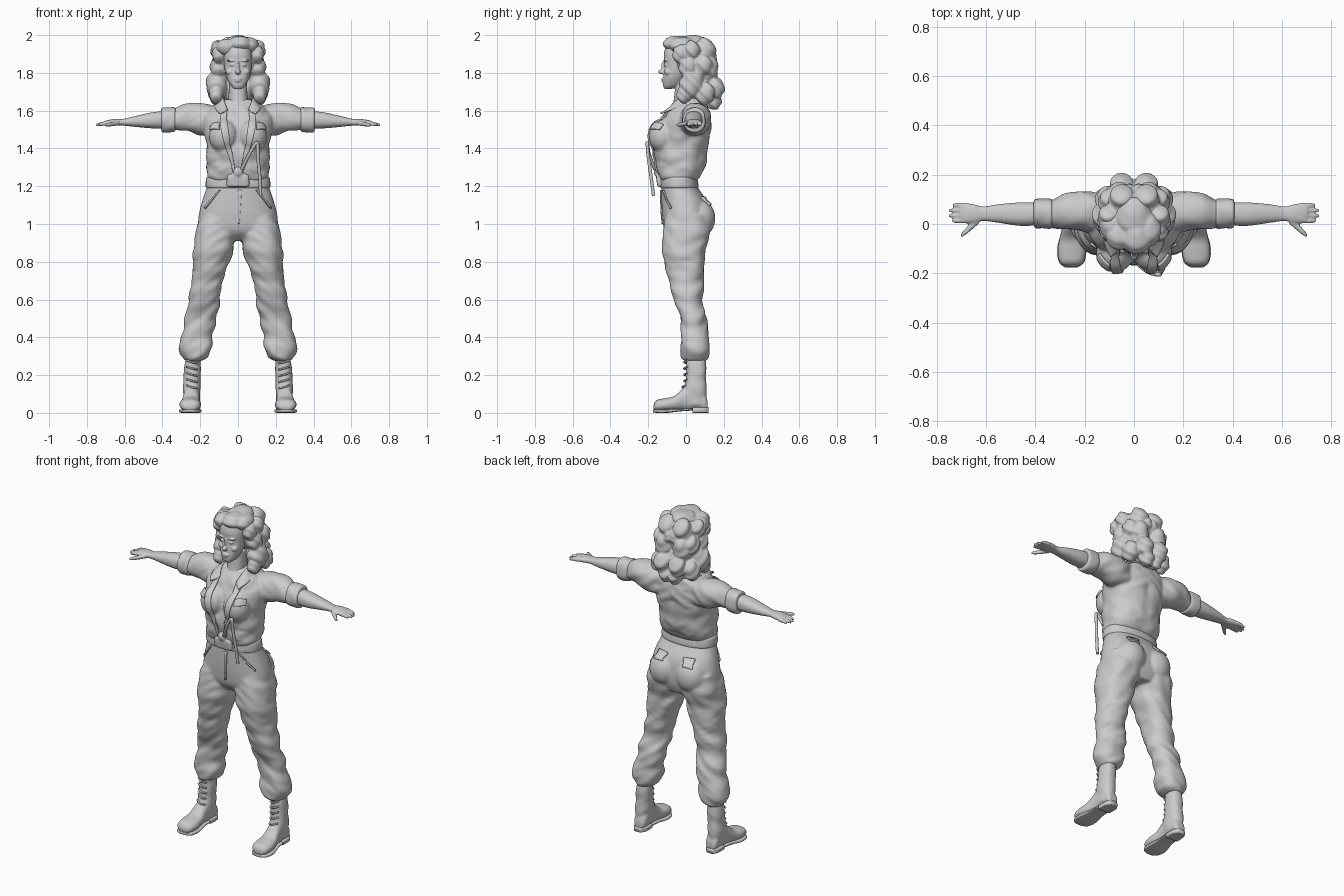
import bpy, bmesh
from math import sin, cos, pi, copysign
from mathutils import Vector, Matrix, noise

cube = bpy.data.objects.get("Cube")
if cube:
    bpy.data.objects.remove(cube)

grey = bpy.data.materials.new("clay_grey")
grey.use_nodes = True
colour = (.6, .6, .6, 1)
grey.diffuse_color = colour
for node in grey.node_tree.nodes:
    if node.type == 'BSDF_PRINCIPLED':
        node.inputs["Base Color"].default_value = colour


def spline(rows, steps=6):
    """Catmull-Rom interpolation through rows of numbers."""
    padded = [rows[0]] + list(rows) + [rows[-1]]
    result = []
    for i in range(len(rows) - 1):
        for step in range(steps):
            t = step / steps
            result.append([b + .5 * t * (c - a + t * (2*a - 5*b + 4*c - d + t * (3*b - 3*c + d - a)))
                           for a, b, c, d in zip(*padded[i:i + 4])])
    return result + [list(rows[-1])]


def loft(bm, axis, rings, folds=0, sides=36, power=2.3):
    """Closed body through rings of (position, low u, high u, low v, high v)."""
    along = "xyz".index(axis)
    u, v = [k for k in range(3) if k != along]
    loops = []
    for pos, u_lo, u_hi, v_lo, v_hi in spline(rings):
        loop = []
        for k in range(sides):
            angle = 2 * pi * k / sides
            c, s = [copysign(abs(w) ** (2 / power), w) for w in (cos(angle), sin(angle))]
            co, out = Vector(), Vector()
            co[along] = pos
            co[u] = (u_lo + u_hi) / 2 + c * (u_hi - u_lo) / 2
            co[v] = (v_lo + v_hi) / 2 + s * (v_hi - v_lo) / 2
            out[u], out[v] = cos(angle), sin(angle)
            wave = Vector((co.x * 9, co.y * 9, co.z * 20 + co.x * 12))
            loop.append(bm.verts.new(co + out * folds * noise.noise(wave)))
        loops.append(loop)
    for low, high in zip(loops, loops[1:]):
        for k in range(sides):
            j = (k + 1) % sides
            bm.faces.new((low[k], low[j], high[j], high[k]))
    bm.faces.new(loops[0][::-1])
    bm.faces.new(loops[-1])


def sym(rings):
    """Expand (height, half width, back, front) to full rings."""
    return [(z, -w, w, lo, hi) for z, w, lo, hi in rings]


def blob(bm, centre, radii, ridge=0):
    """Ellipsoid, optionally combed with strand ridges."""
    centre = Vector(centre)
    shape = Matrix.Translation(centre) @ Matrix.Diagonal((*radii, 1))
    made = bmesh.ops.create_uvsphere(bm, u_segments=32, v_segments=20, radius=1, matrix=shape)
    for vert in made["verts"]:
        d = vert.co - centre
        phase = d.z / radii[2] * 6 + d.y / radii[1] * 5 + centre.z * 90
        vert.co = centre + d * (1 + ridge * sin(phase))


def mirrored(obj):
    mod = obj.modifiers.new("Mirror", 'MIRROR')
    mod.use_mirror_merge = False


def finish(bm, name, voxel=0, mirror=True, smooth=3):
    """Turn the bmesh into an object, fusing its volumes when voxel is set."""
    bmesh.ops.recalc_face_normals(bm, faces=bm.faces)
    mesh = bpy.data.meshes.new(name)
    bm.to_mesh(mesh)
    bm.free()
    mesh.materials.append(grey)
    mesh.shade_smooth()
    obj = bpy.data.objects.new(name, mesh)
    bpy.context.collection.objects.link(obj)
    if mirror:
        mirrored(obj)
    if voxel:
        fuse = obj.modifiers.new("Fuse", 'REMESH')
        fuse.mode, fuse.voxel_size, fuse.use_smooth_shade = 'VOXEL', voxel, True
        relax = obj.modifiers.new("Relax", 'SMOOTH')
        relax.iterations = smooth
    return obj


def sheet(name, edge_a, edge_b, target=None, mirror=True, thickness=.009):
    """Cloth strip between two edges, laid on a target surface."""
    bm = bmesh.new()
    rows = []
    for a, b in zip(spline(edge_a), spline(edge_b)):
        rows.append([bm.verts.new(Vector(a).lerp(Vector(b), k / 6)) for k in range(7)])
    for r, s in zip(rows, rows[1:]):
        for k in range(6):
            bm.faces.new((r[k], r[k + 1], s[k + 1], s[k]))
    obj = finish(bm, name, mirror=False)
    if target:
        wrap = obj.modifiers.new("Lay", 'SHRINKWRAP')
        wrap.target, wrap.offset, wrap.wrap_mode = target, .004, 'ABOVE_SURFACE'
    thick = obj.modifiers.new("Thickness", 'SOLIDIFY')
    thick.thickness, thick.offset = thickness, 0
    if mirror:
        mirrored(obj)


def tube(name, points, radius, mirror=True):
    curve = bpy.data.curves.new(name, 'CURVE')
    curve.dimensions = '3D'
    curve.bevel_depth, curve.bevel_resolution, curve.use_fill_caps = radius, 3, True
    path = spline(points)
    line = curve.splines.new('POLY')
    line.points.add(len(path) - 1)
    for point, co in zip(line.points, path):
        point.co = (*co, 1)
    line.use_smooth = True
    curve.materials.append(grey)
    obj = bpy.data.objects.new(name, curve)
    bpy.context.collection.objects.link(obj)
    if mirror:
        mirrored(obj)


# Trousers: pelvis, seat and baggy legs gathered above the boots
bm = bmesh.new()
loft(bm, 'z', sym([(1.27, .16, -.13, .05), (1.2, .165, -.13, .06), (1.12, .19, -.13, .11),
                   (1.03, .21, -.125, .125), (.96, .2, -.11, .12), (.91, .1, -.06, .1)]))
loft(bm, 'z', [(1.05, 0, .2, -.11, .12), (.95, .01, .225, -.12, .125), (.85, .03, .235, -.12, .105),
               (.7, .075, .245, -.09, .095), (.58, .1, .265, -.06, .085), (.5, .115, .28, -.03, .11),
               (.4, .135, .295, -.03, .12), (.34, .145, .307, -.03, .125),
               (.295, .155, .3, -.025, .12), (.275, .19, .28, 0, .1)], folds=.016)
blob(bm, (.09, .072, 1.03), (.09, .083, .1))
trousers = finish(bm, "trousers", .008)

# Trouser details: waistband, pockets and fly
bm = bmesh.new()
loft(bm, 'z', sym([(1.19, .16, -.127, .055), (1.197, .171, -.137, .066),
                   (1.24, .169, -.136, .06), (1.25, .16, -.125, .05)]))
finish(bm, "waistband", mirror=False)
sheet("back_pocket_flap", [(.06, .14, 1.17), (.14, .12, 1.17)], [(.06, .16, 1.12), (.14, .14, 1.11)], trousers)
sheet("hip_pocket_edge", [(.1, -.14, 1.18), (.17, -.08, 1.08)], [(.11, -.14, 1.18), (.18, -.08, 1.09)], trousers)
sheet("fly", [(0, -.14, 1.18), (0, -.13, 1.0)], [(.02, -.14, 1.18), (.008, -.13, 1.0)], trousers, False, .006)

# Boots: shaft and foot fused, with sole, heel and laces
bm = bmesh.new()
loft(bm, 'z', [(.33, .2, .275, .01, .1), (.25, .197, .282, .002, .105), (.17, .2, .287, 0, .105),
               (.1, .2, .287, -.02, .11), (.04, .205, .285, -.02, .112)], folds=.006)
loft(bm, 'y', [(-.172, .23, .28, .015, .045), (-.155, .205, .302, .01, .068), (-.11, .195, .31, .01, .078),
               (-.06, .2, .302, .012, .09), (-.01, .205, .29, .014, .135), (.05, .202, .285, .012, .16),
               (.1, .207, .28, .012, .1), (.114, .22, .27, .015, .06)])
finish(bm, "boots", .007)
bm = bmesh.new()
loft(bm, 'y', [(-.176, .23, .28, .004, .018), (-.155, .202, .304, 0, .02), (-.1, .193, .312, 0, .02),
               (-.03, .203, .295, .008, .022), (.03, .203, .288, .012, .024)], power=4)
loft(bm, 'y', [(.035, .203, .287, 0, .03), (.09, .203, .285, 0, .03), (.118, .22, .27, 0, .03)], power=5)
finish(bm, "boot_soles")
for k in range(5):
    z = .13 + k * .033
    front = -.01 if k else -.02
    tube("boot_lace", [(.215, front + .016, z), (.243, front, z + .006), (.272, front + .016, z + .016)], .005)

# Shirt: bloused body, bust and short sleeves
bm = bmesh.new()
loft(bm, 'z', sym([(1.225, .15, -.125, .05), (1.25, .165, -.142, .078), (1.3, .165, -.16, .102),
                   (1.4, .163, -.16, .115), (1.5, .18, -.14, .128), (1.57, .18, -.115, .13),
                   (1.62, .14, -.085, .115), (1.66, .07, -.06, .07)]), folds=.016)
blob(bm, (.077, -.118, 1.465), (.077, .078, .088))
loft(bm, 'x', [(.1, -.03, .11, 1.46, 1.63), (.19, -.03, .13, 1.475, 1.638), (.27, -.022, .125, 1.487, 1.628),
               (.33, -.015, .1, 1.5, 1.608), (.36, -.01, .095, 1.505, 1.6)], folds=.015)
shirt = finish(bm, "shirt", .008)

# Rolled sleeve cuffs
bm = bmesh.new()
loft(bm, 'x', [(.33, 0, .09, 1.505, 1.6), (.337, -.018, .102, 1.49, 1.615), (.37, -.02, .104, 1.486, 1.615),
               (.4, -.018, .1, 1.486, 1.612), (.407, 0, .09, 1.5, 1.6)], folds=.01)
finish(bm, "sleeve_cuffs")

# Collar, open front edges, chest pockets and knotted shirt tails
sheet("collar", [(0, .07, 1.67), (.065, .04, 1.67), (.075, -.04, 1.66), (.055, -.095, 1.6)],
      [(0, .12, 1.62), (.1, .08, 1.635), (.12, -.06, 1.61), (.095, -.135, 1.585)])
sheet("shirt_opening", [(.06, -.1, 1.61), (.055, -.18, 1.5), (.03, -.19, 1.38), (.012, -.17, 1.27)],
      [(.1, -.1, 1.61), (.09, -.19, 1.5), (.06, -.19, 1.38), (.025, -.17, 1.27)], shirt)
sheet("chest_pocket_flap", [(.1, -.17, 1.54), (.155, -.12, 1.54)], [(.1, -.19, 1.5), (.155, -.14, 1.5)], shirt)
bm = bmesh.new()
loft(bm, 'z', sym([(1.197, .05, -.147, -.11), (1.205, .06, -.152, -.11), (1.25, .057, -.158, -.11),
                   (1.265, .05, -.15, -.11)]), power=5)
blob(bm, (0, -.145, 1.275), (.03, .025, .03))
finish(bm, "shirt_knot", .006)
tube("hanging_tie", [(.02, -.165, 1.29), (.06, -.195, 1.37), (.1, -.205, 1.43), (.105, -.2, 1.36),
                     (.115, -.185, 1.25), (.12, -.172, 1.15)], .009, False)

# Forearms and hands with fingers and thumb
bm = bmesh.new()
loft(bm, 'x', [(.35, 0, .085, 1.505, 1.6), (.45, -.008, .088, 1.506, 1.592), (.55, .005, .08, 1.515, 1.57),
               (.61, .012, .071, 1.521, 1.556), (.65, .003, .08, 1.52, 1.556), (.69, .003, .085, 1.52, 1.55),
               (.705, .01, .08, 1.523, 1.545)])
for k, tip in enumerate((.738, .752, .75, .735)):
    y = .013 + k * .021
    loft(bm, 'x', [(.68, y - .01, y + .01, 1.523, 1.547), (.72, y - .009, y + .009, 1.52, 1.54),
                   (tip, y - .006, y + .006, 1.518, 1.531)], sides=16)
loft(bm, 'x', [(.63, 0, .035, 1.523, 1.548), (.66, -.025, .008, 1.518, 1.542),
               (.68, -.042, -.014, 1.516, 1.538), (.703, -.055, -.04, 1.515, 1.53)], sides=16)
finish(bm, "arms", .005, smooth=2)

# Head: neck, face, nose, lips, brows and eyes
bm = bmesh.new()
loft(bm, 'z', sym([(1.56, .07, -.1, .06), (1.64, .052, -.068, .05), (1.76, .048, -.055, .05)]))
loft(bm, 'z', sym([(1.714, .018, -.112, -.08), (1.735, .04, -.122, -.03), (1.78, .062, -.12, 0),
                   (1.84, .073, -.114, .03), (1.9, .075, -.117, .05), (1.96, .06, -.1, .05)]))
blob(bm, (0, -.125, 1.806), (.014, .022, .014))
blob(bm, (0, -.117, 1.83), (.008, .015, .035))
blob(bm, (0, -.12, 1.768), (.022, .011, .006))
blob(bm, (0, -.119, 1.757), (.018, .011, .007))
blob(bm, (.03, -.108, 1.843), (.014, .01, .008))
blob(bm, (.034, -.11, 1.865), (.026, .01, .006))
blob(bm, (.042, -.09, 1.805), (.022, .025, .02))
finish(bm, "head", .004, smooth=2)

# Hair: back cap covered in mirrored curls
bm = bmesh.new()
blob(bm, (0, .035, 1.87), (.115, .112, .115))
blob(bm, (0, .08, 1.73), (.11, .075, .1))
for x, y, z, r in [(.1, -.03, 1.9, .042), (.105, .03, 1.92, .045), (.105, .01, 1.83, .048),
                   (.112, .03, 1.74, .064), (.115, -.01, 1.685, .04), (.05, .1, 1.92, .058),
                   (.06, .11, 1.82, .062), (.1, .09, 1.84, .05), (.05, .15, 1.72, .055),
                   (.11, .1, 1.69, .052), (.03, .145, 1.655, .045), (.02, .13, 1.88, .035)]:
    blob(bm, (x, y, z), (r * .9, r, r * 1.15), .07)
finish(bm, "curled_hair", .006, smooth=2)

# Swept roll above the forehead
bm = bmesh.new()
for x, y, z, rx, ry, rz in [(.01, -.05, 1.953, .062, .072, .044), (-.06, -.045, 1.935, .055, .06, .045),
                            (-.09, 0, 1.925, .05, .065, .045), (.06, -.02, 1.945, .05, .07, .045),
                            (0, .03, 1.96, .07, .08, .04)]:
    blob(bm, (x, y, z), (rx, ry, rz), .03)
finish(bm, "front_hair_roll", .006, mirror=False, smooth=2)
